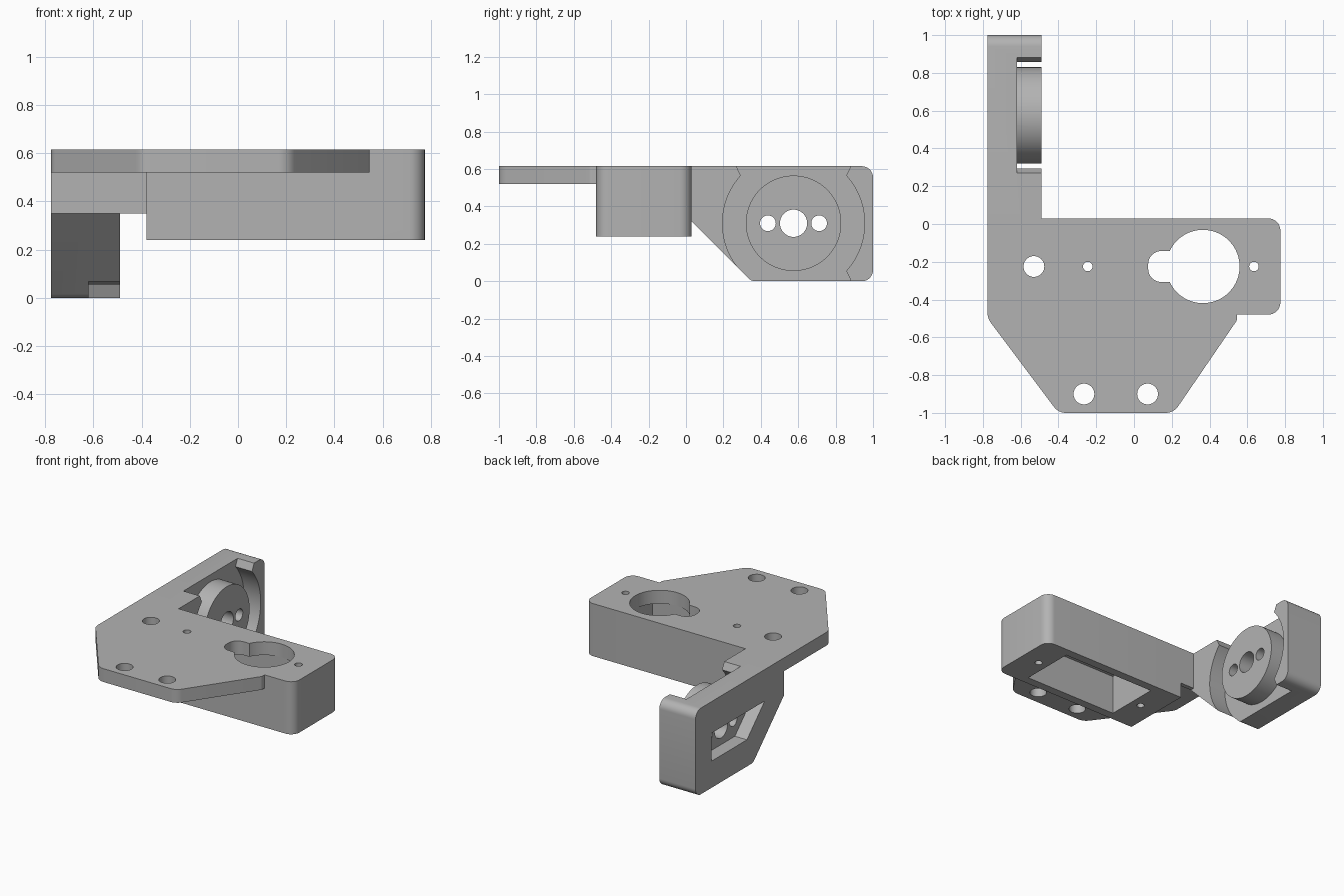
import bpy, bmesh, math
from mathutils import Vector

if "Cube" in bpy.data.objects:
    bpy.data.objects.remove(bpy.data.objects["Cube"], do_unlink=True)

grey = bpy.data.materials.new("plain grey")
grey.use_nodes = True
grey.diffuse_color = (0.45, 0.45, 0.45, 1)
grey.node_tree.nodes["Principled BSDF"].inputs["Base Color"].default_value = (0.45, 0.45, 0.45, 1)


def rounded(corners, steps=8):
    """Outline from (a, b, radius) corners, each replaced by an arc."""
    out = []
    for i, (a, b, r) in enumerate(corners):
        p = Vector((a, b))
        if r == 0:
            out.append(p)
            continue
        u = (Vector(corners[i - 1][:2]) - p).normalized()
        v = (Vector(corners[(i + 1) % len(corners)][:2]) - p).normalized()
        half = u.angle(v) / 2
        centre = p + (u + v).normalized() * r / math.sin(half)
        start = p + u * r / math.tan(half) - centre
        end = p + v * r / math.tan(half) - centre
        sweep = math.atan2(start.x * end.y - start.y * end.x, start.dot(end))
        for k in range(steps + 1):
            t = sweep * k / steps
            c, s = math.cos(t), math.sin(t)
            out.append(centre + Vector((start.x * c - start.y * s, start.x * s + start.y * c)))
    return out


def circle(a, b, r, n=64):
    return [Vector((a + r * math.cos(2 * math.pi * k / n), b + r * math.sin(2 * math.pi * k / n)))
            for k in range(n)]


def rect(a0, a1, b0, b1, r=0):
    return rounded([(a0, b0, r), (a1, b0, r), (a1, b1, r), (a0, b1, r)])


def prism(name, outline, lo, hi, axis="Z"):
    """Extrude an xy outline along z, or a yz outline along x."""
    bm = bmesh.new()
    place = (lambda p, h: (p.x, p.y, h)) if axis == "Z" else (lambda p, h: (h, p.x, p.y))
    face = bm.faces.new([bm.verts.new(place(p, lo)) for p in outline])
    top = bmesh.ops.extrude_face_region(bm, geom=[face])["geom"]
    shift = Vector((0, 0, hi - lo)) if axis == "Z" else Vector((hi - lo, 0, 0))
    bmesh.ops.translate(bm, vec=shift, verts=[g for g in top if isinstance(g, bmesh.types.BMVert)])
    bmesh.ops.recalc_face_normals(bm, faces=bm.faces)
    mesh = bpy.data.meshes.new(name)
    bm.to_mesh(mesh)
    bm.free()
    mesh.materials.append(grey)
    obj = bpy.data.objects.new(name, mesh)
    bpy.context.collection.objects.link(obj)
    return obj


def combine(target, other, operation):
    other.hide_render = True
    mod = target.modifiers.new(operation.lower(), "BOOLEAN")
    mod.operation, mod.solver, mod.object = operation, "EXACT", other
    bpy.context.view_layer.objects.active = target
    bpy.ops.object.modifier_apply(modifier=mod.name)
    bpy.data.objects.remove(other, do_unlink=True)


TOP, WALL_OUT, WALL_IN, RECESS = 0.615, -0.775, -0.49, -0.62
HUB_Y, HUB_Z, MOTOR_Y = 0.575, 0.31, -0.225

# Mounting plate
body = prism("mounting_bracket", rounded([
    (WALL_OUT, 0.03, 0), (WALL_OUT, -0.5, 0.08), (-0.4, -1, 0.08), (0.21, -1, 0.08),
    (0.545, -0.51, 0.03), (0.545, -0.4, 0), (0.545, 0.03, 0)]), 0.52, TOP)

# Motor housing, side wall and the web joining them
combine(body, prism("motor_housing", rounded([
    (-0.38, -0.48, 0), (0.775, -0.48, 0.065), (0.775, 0.03, 0.065), (-0.38, 0.03, 0)]), 0.24, TOP), "UNION")
combine(body, prism("side_wall", rounded([
    (0, TOP, 0), (0, 0.35, 0), (0.35, 0, 0.05), (1, 0, 0.06), (1, TOP, 0.06)]),
    WALL_OUT, WALL_IN, "X"), "UNION")
combine(body, prism("web", rect(-0.6, -0.3, 0, 0.03), 0.35, TOP), "UNION")

# Round recess in the wall, flared open at its top and bottom
combine(body, prism("recess_cutter", circle(HUB_Y, HUB_Z, 0.38, 96), RECESS, -0.4, "X"), "DIFFERENCE")
for side in (-1, 1):
    flare = [Vector((HUB_Y + dy, HUB_Z + side * dz)) for dy, dz in
             ((-0.28, 0.25), (0.28, 0.25), (0.32, 0.335), (-0.32, 0.335))]
    combine(body, prism("flare_cutter", flare, RECESS, -0.4, "X"), "DIFFERENCE")

# Hub disc inside the recess
combine(body, prism("hub", circle(HUB_Y, HUB_Z, 0.255, 96), RECESS - 0.02, WALL_IN, "X"), "UNION")

# Pocket on the outer side of the wall, and the hub holes
combine(body, prism("pocket_cutter", rounded([
    (0.82, 0.19, 0), (0.82, 0.39, 0), (0.22, 0.39, 0), (0.42, 0.19, 0)]), -0.9, -0.68, "X"), "DIFFERENCE")
for dy, r in ((0, 0.073), (-0.137, 0.042), (0.137, 0.042)):
    combine(body, prism("hub_hole_cutter", circle(HUB_Y + dy, HUB_Z, r, 40), -0.9, -0.4, "X"), "DIFFERENCE")

# Motor cavity from below, with the keyhole opening above it
combine(body, prism("cavity_cutter", rect(-0.17, 0.56, -0.42, -0.03), 0.1, 0.52), "DIFFERENCE")
combine(body, prism("opening_cutter", circle(0.365, MOTOR_Y, 0.194, 96), 0.45, 0.8), "DIFFERENCE")
combine(body, prism("keyway_cutter", rect(0.075, 0.3, -0.307, -0.143, 0.07), 0.45, 0.8), "DIFFERENCE")

# Screw holes
for x, y, r in ((-0.53, MOTOR_Y, 0.055), (-0.265, -0.9, 0.055), (0.072, -0.9, 0.055),
                (-0.245, MOTOR_Y, 0.025), (0.635, MOTOR_Y, 0.025)):
    combine(body, prism("screw_hole_cutter", circle(x, y, r, 40), 0.1, 0.8), "DIFFERENCE")

bpy.ops.object.select_all(action="DESELECT")
body.select_set(True)
bpy.context.view_layer.objects.active = body
bpy.ops.object.shade_smooth_by_angle(angle=math.radians(25))
